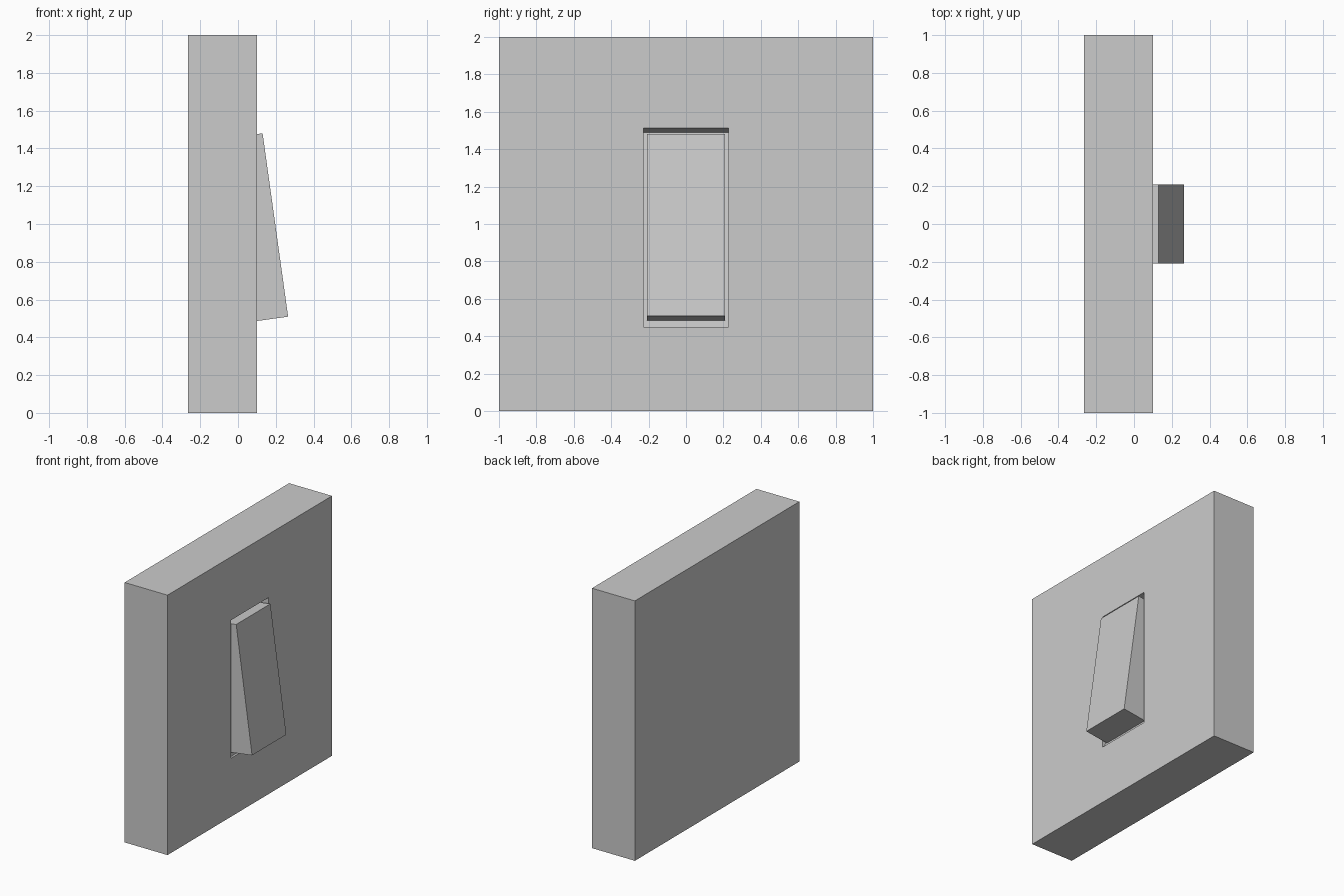
import bpy, bmesh
from math import atan2
from mathutils import Matrix, Vector

if "Cube" in bpy.data.objects:
    bpy.data.objects.remove(bpy.data.objects["Cube"])

# The rocker and its recess share one tilt about the y axis
TILT = Matrix.Rotation(-atan2(0.135, 0.97), 4, 'Y')


def box(name, lo, hi, transform=Matrix.Identity(4)):
    lo, hi = Vector(lo), Vector(hi)
    bm = bmesh.new()
    bmesh.ops.create_cube(bm, size=1)
    bmesh.ops.scale(bm, vec=hi - lo, verts=bm.verts)
    bmesh.ops.translate(bm, vec=(lo + hi) / 2, verts=bm.verts)
    bmesh.ops.transform(bm, matrix=transform, verts=bm.verts)
    mesh = bpy.data.meshes.new(name)
    bm.to_mesh(mesh)
    bm.free()
    ob = bpy.data.objects.new(name, mesh)
    bpy.context.collection.objects.link(ob)
    return ob


# Wall plate
plate = box("wall_plate", (-0.265, -1, 0), (0.10, 1, 2))

# Tilted recess, deep at the top and shallow at the bottom
cutter = box("recess_cutter", (0.141, -0.227, 0.432), (0.60, 0.227, 1.484), TILT)
cutter.hide_render = True
cut = plate.modifiers.new("recess", 'BOOLEAN')
cut.operation = 'DIFFERENCE'
cut.solver = 'EXACT'
cut.object = cutter
bpy.context.view_layer.objects.active = plate
bpy.ops.object.modifier_apply(modifier=cut.name)
bpy.data.objects.remove(cutter)

# Rocker rising from the recess floor
box("rocker_switch", (0.140, -0.208, 0.468), (0.333, 0.208, 1.448), TILT)
